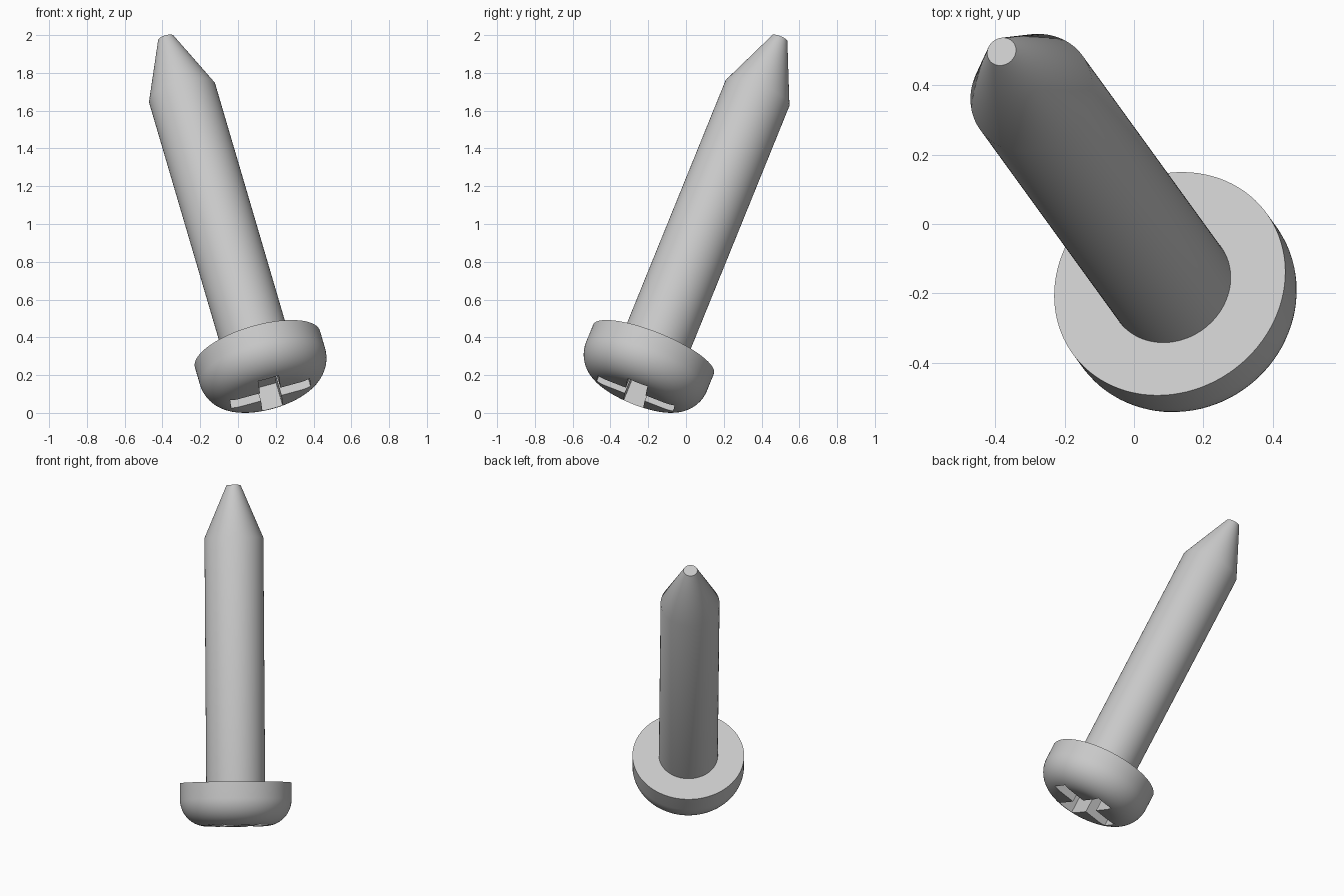
import bpy, bmesh, math
from mathutils import Vector, Matrix

cube = bpy.data.objects.get("Cube")
if cube:
    bpy.data.objects.remove(cube, do_unlink=True)

steel = bpy.data.materials.new("grey_steel")
steel.use_nodes = True
steel.diffuse_color = (0.58, 0.58, 0.58, 1)
steel.node_tree.nodes["Principled BSDF"].inputs["Base Color"].default_value = (0.58, 0.58, 0.58, 1)

# Leaning frame: origin at the underside of the head, local z towards the tip
base = Vector((0.103, -0.172, 0.337))
axis = Vector((-0.263, 0.363, 0.894)).normalized()
lean = Matrix.Translation(base) @ Vector((0, 0, 1)).rotation_difference(axis).to_matrix().to_4x4()

SIDES = 96


def lathe(name, profile):
    """Turn (radius, height) points into a capped solid of revolution."""
    bm = bmesh.new()
    rings = []
    for r, h in profile:
        rings.append([bm.verts.new((r * math.cos(a), r * math.sin(a), h))
                      for a in (math.tau * i / SIDES for i in range(SIDES))])
    for low, high in zip(rings, rings[1:]):
        for i in range(SIDES):
            j = (i + 1) % SIDES
            bm.faces.new((low[i], low[j], high[j], high[i]))
    bm.faces.new(rings[0])
    bm.faces.new(rings[-1])
    bmesh.ops.recalc_face_normals(bm, faces=bm.faces)
    mesh = bpy.data.meshes.new(name)
    bm.to_mesh(mesh)
    bm.free()
    mesh.materials.append(steel)
    ob = bpy.data.objects.new(name, mesh)
    bpy.context.collection.objects.link(ob)
    return ob


def activate(ob):
    bpy.ops.object.select_all(action='DESELECT')
    ob.select_set(True)
    bpy.context.view_layer.objects.active = ob


# Head: straight rim, rounded into a flat outer face
R, H, F = 0.345, 0.267, 0.165
arc = [(R - F + F * math.sin(t), -(H - F) - F * math.cos(t))
       for t in (math.pi / 2 * i / 14 for i in range(15))]
head = lathe("screw_head", arc + [(R, 0)])

# Shank with a blunt conical tip
shank = lathe("screw_shank", [(0.182, -0.05), (0.182, 1.515), (0.043, 1.842)])

# Cross recess, cut with two crossed bars
LENGTH, WIDTH, DEPTH = 0.436, 0.112, 0.14
for k, size in enumerate([(LENGTH, WIDTH), (WIDTH, LENGTH)]):
    bpy.ops.mesh.primitive_cube_add(size=1, location=(0, 0, -H))
    bar = bpy.context.object
    bar.name = f"recess_cutter_{k}"
    bar.scale = (*size, 2 * DEPTH)
    bar.hide_render = True
    activate(head)
    cut = head.modifiers.new("recess", 'BOOLEAN')
    cut.operation = 'DIFFERENCE'
    cut.solver = 'EXACT'
    cut.object = bar
    bpy.ops.object.modifier_apply(modifier=cut.name)
    bpy.data.objects.remove(bar, do_unlink=True)

# Shade and lean both parts
for part in (head, shank):
    activate(part)
    bpy.ops.object.shade_smooth_by_angle(angle=math.radians(30))
    part.matrix_world = lean
